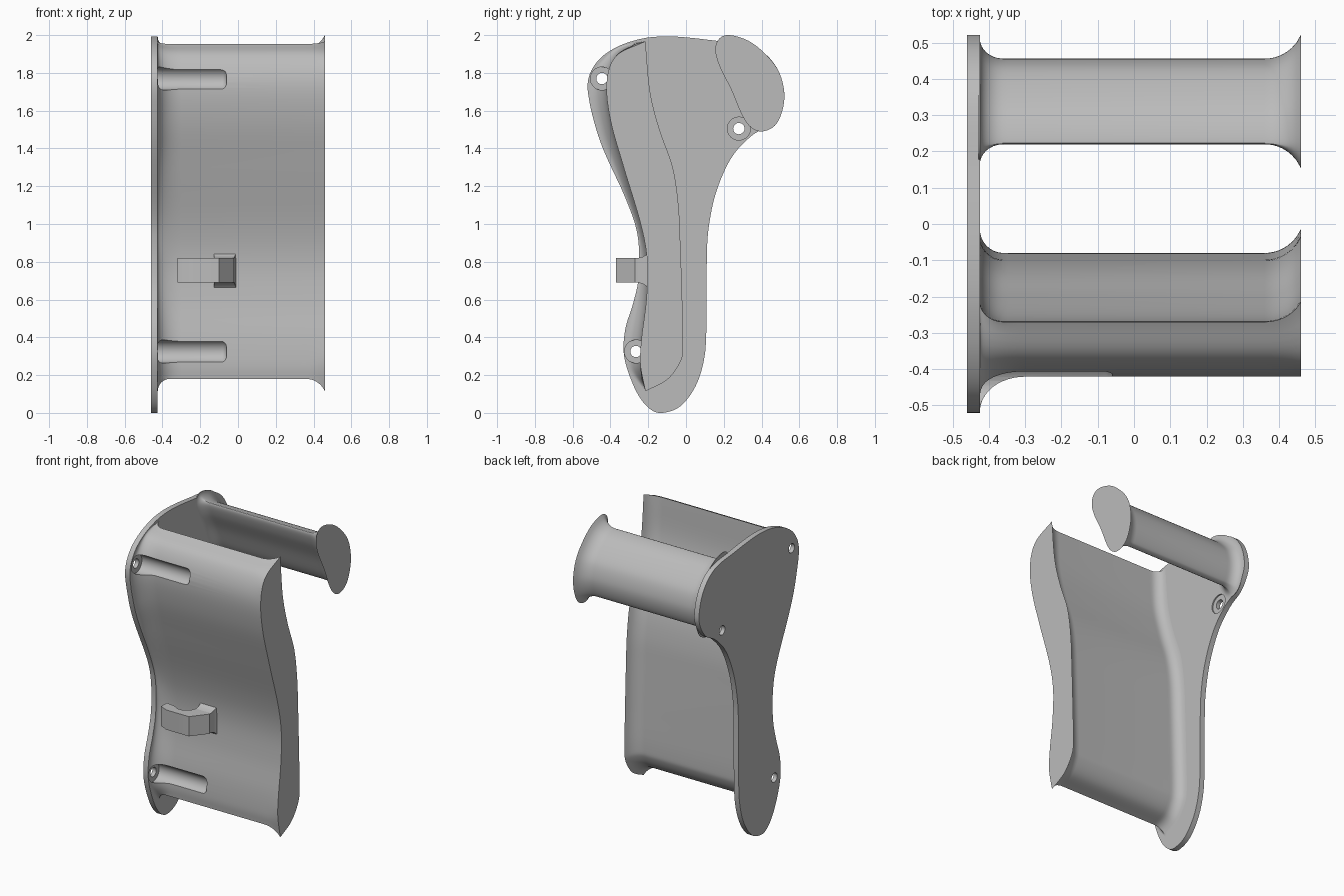
import bpy
import math
from mathutils import Vector

default_cube = bpy.data.objects.get("Cube")
if default_cube:
    bpy.data.objects.remove(default_cube, do_unlink=True)

# One plain grey material
grey = bpy.data.materials.new("satin grey")
grey.use_nodes = True
colour = (0.5, 0.5, 0.5, 1)
grey.diffuse_color = colour
grey.node_tree.nodes["Principled BSDF"].inputs["Base Color"].default_value = colour


def spline(points, closed=False, steps=6):
    """Smooth curve through 2D points."""
    pts = [Vector(p) for p in points]
    count = len(pts)
    result = []
    for i in range(count if closed else count - 1):
        if closed:
            a, b, c, d = (pts[(i + k) % count] for k in (-1, 0, 1, 2))
        else:
            b, c = pts[i], pts[i + 1]
            a = pts[i - 1] if i else 2 * b - c
            d = pts[i + 2] if i + 2 < count else 2 * c - b
        for s in range(steps):
            t = s / steps
            result.append(0.5 * (2 * b + (c - a) * t
                                 + (2 * a - 5 * b + 4 * c - d) * t * t
                                 + (3 * b - a - 3 * c + d) * t ** 3))
    if not closed:
        result.append(pts[-1])
    return result


def inset(outline, distance):
    """Move an anticlockwise outline inward along its normals."""
    count = len(outline)
    moved = []
    for i, p in enumerate(outline):
        along = (outline[(i + 1) % count] - outline[i - 1]).normalized()
        moved.append(p + Vector((-along.y, along.x)) * distance)
    return moved


def blend(first, second, amount):
    return [a.lerp(b, amount) for a, b in zip(first, second)]


def loft(name, sections, axis="x"):
    """Skin a row of (position, outline) sections and cap both ends."""
    count = len(sections[0][1])
    verts = []
    for pos, outline in sections:
        for u, v in outline:
            verts.append((pos, u, v) if axis == "x" else (u, v, pos))
    faces = [tuple(range(count)),
             tuple(range(len(verts) - count, len(verts)))]
    for k in range(len(sections) - 1):
        for i in range(count):
            j = (i + 1) % count
            faces.append((k * count + i, k * count + j,
                          (k + 1) * count + j, (k + 1) * count + i))
    mesh = bpy.data.meshes.new(name)
    mesh.from_pydata(verts, [], faces)
    obj = bpy.data.objects.new(name, mesh)
    bpy.context.collection.objects.link(obj)
    mesh.materials.append(grey)
    make_active(obj)
    bpy.ops.object.mode_set(mode="EDIT")
    bpy.ops.mesh.select_all(action="SELECT")
    bpy.ops.mesh.normals_make_consistent(inside=False)
    bpy.ops.object.mode_set(mode="OBJECT")
    return obj


def make_active(obj):
    bpy.ops.object.select_all(action="DESELECT")
    obj.select_set(True)
    bpy.context.view_layer.objects.active = obj


def cut(obj, cutter):
    make_active(obj)
    modifier = obj.modifiers.new("cut", "BOOLEAN")
    modifier.operation = "DIFFERENCE"
    modifier.solver = "EXACT"
    modifier.object = cutter
    bpy.ops.object.modifier_apply(modifier=modifier.name)


# Main stations along the length
OUTER, INNER, END = -0.46, -0.425, 0.46
FLARE, FRONT_FILLET, REACH = 0.065, 0.125, 0.1


def fillet(x, length):
    """Root fillet: 1 at the plate, 0 once clear of it."""
    u = min(max(1 - (x - INNER) / length, 0), 1)
    return 1 - math.sqrt(1 - u * u)


def flare(x):
    """End flare: 0 along the body, 1 at the free end."""
    radius = (REACH ** 2 + FLARE ** 2) / (2 * FLARE)
    d = max(x - END + REACH, 0)
    return (radius - math.sqrt(radius ** 2 - d * d)) / FLARE


stations = [INNER + FRONT_FILLET * (1 - math.cos(i * math.pi / 24)) for i in range(13)]
stations += [END - REACH * (1 - i / 8) for i in range(9)]

# Side plate
plate_outline = spline([
    (-.125, 0), (-.03, .035), (.05, .14), (.095, .28), (.108, .45), (.11, .8),
    (.12, .98), (.16, 1.17), (.24, 1.35), (.345, 1.465), (.45, 1.53), (.51, 1.62),
    (.52, 1.7), (.49, 1.81), (.42, 1.9), (.32, 1.95), (.16, 1.97), (0, 1.988),
    (-.12, 1.993), (-.24, 1.98), (-.37, 1.935), (-.47, 1.86), (-.52, 1.75),
    (-.5, 1.6), (-.44, 1.4), (-.29, 1.07), (-.25, .9), (-.25, .72), (-.28, .58),
    (-.32, .45), (-.33, .32), (-.3, .2), (-.25, .09), (-.19, .02)], closed=True)
side_plate = loft("side_plate", [(OUTER, plate_outline), (INNER, plate_outline)])

# Front panel: front and back curves for the body, the root and the free end
front_points = [(-.27, 1.953), (-.37, 1.89), (-.42, 1.75), (-.4, 1.55), (-.33, 1.3),
                (-.24, 1), (-.205, .8), (-.21, .6), (-.235, .4), (-.242, .26), (-.235, .18)]
top_tip, bottom_tip = (-.215, 1.967), (-.215, .115)
front_body = spline(front_points)
front_end = spline([top_tip] + front_points[1:-1] + [bottom_tip])
front_root = spline([top_tip, (-.38, 1.922), (-.513, 1.75), (-.475, 1.5), (-.39, 1.3),
                     (-.27, 1), (-.248, .8), (-.265, .62), (-.32, .4), (-.315, .25),
                     bottom_tip])
back_body = spline([front_points[-1], (-.14, .225), (-.09, .3), (-.08, .38), (-.085, .6),
                    (-.095, .9), (-.105, 1.1), (-.135, 1.28), (-.2, 1.48),
                    (-.255, 1.7), front_points[0]])
back_end = spline([bottom_tip, (-.1, .175), (-.03, .27), (-.015, .36), (-.02, .6),
                   (-.03, .9), (-.04, 1.1), (-.07, 1.3), (-.14, 1.5),
                   (-.19, 1.7), top_tip])
panel_sections = [(INNER - 0.004, front_root[1:-1] + back_end)]
for x in stations:
    root, tight, out = fillet(x, FRONT_FILLET), fillet(x, FLARE), flare(x)
    front = blend(blend(front_body, front_root, root), front_end, out)
    back = blend(back_body, back_end, max(tight, out))
    panel_sections.append((x, front[1:-1] + back))
front_panel = loft("front_panel", panel_sections)

# Rear handle with a fillet at the plate and a flared end
handle_end = spline([(.23, 2), (.175, 1.98), (.155, 1.92), (.18, 1.83), (.24, 1.71),
                     (.295, 1.58), (.34, 1.515), (.4, 1.49), (.47, 1.52), (.51, 1.6),
                     (.52, 1.7), (.49, 1.81), (.42, 1.9), (.33, 1.97)], closed=True)
handle_body = inset(handle_end, FLARE)
handle_sections = [(INNER - 0.004, blend(handle_body, handle_end, 0.85))]
for x in stations:
    amount = max(0.85 * fillet(x, FLARE), flare(x))
    handle_sections.append((x, blend(handle_body, handle_end, amount)))
rear_handle = loft("rear_handle", handle_sections)

# Screw holes with driver channels
HOLE, CHANNEL, STOP, CORNER = 0.03, 0.061, -0.06, 0.03
steps = [(OUTER - 0.05, HOLE), (INNER - 0.008, HOLE), (INNER - 0.008, CHANNEL)]
for i in range(7):
    angle = i * math.pi / 12
    steps.append((STOP - CORNER * (1 - math.sin(angle)),
                  CHANNEL - CORNER * (1 - math.cos(angle))))
for y, z, targets in ((-.445, 1.77, (side_plate, front_panel)),
                      (-.265, .325, (side_plate, front_panel)),
                      (.28, 1.505, (side_plate, rear_handle))):
    rings = [(x, [(y + r * math.cos(k * math.pi / 16), z + r * math.sin(k * math.pi / 16))
                  for k in range(32)]) for x, r in steps]
    cutter = loft("screw_cutter", rings)
    cutter.hide_render = True
    for target in targets:
        cut(target, cutter)
    bpy.data.objects.remove(cutter, do_unlink=True)

# Cable hook on the front, opening toward the plate
hook_outline = [(-.32, -.345), (-.265, -.37), (-.1, -.37), (-.02, -.27), (-.02, -.17),
                (-.13, -.17), (-.13, -.25), (-.145, -.29), (-.18, -.315),
                (-.22, -.315), (-.26, -.295), (-.32, -.285)]
hook = loft("cable_hook", [(.69, hook_outline), (.82, hook_outline)], axis="z")

# Flared foot where the hook meets the panel
foot_sections = []
for y, grow in ((-.255, 0), (-.23, .006), (-.213, .016), (-.2, .033), (-.17, .033)):
    low, high = .69 - grow, .82 + grow
    foot_sections.append((y, [(-.128, low), (-.02 + grow / 3, low),
                              (-.02 + grow / 3, high), (-.128, high)]))
foot = loft("hook_foot", foot_sections)
for vert in foot.data.vertices:
    vert.co.x, vert.co.y = vert.co.y, vert.co.x
foot.data.flip_normals()

# Smooth curved skins, crisp edges
for obj in (side_plate, front_panel, rear_handle, hook, foot):
    make_active(obj)
    bpy.ops.object.shade_smooth_by_angle(angle=math.radians(30))
